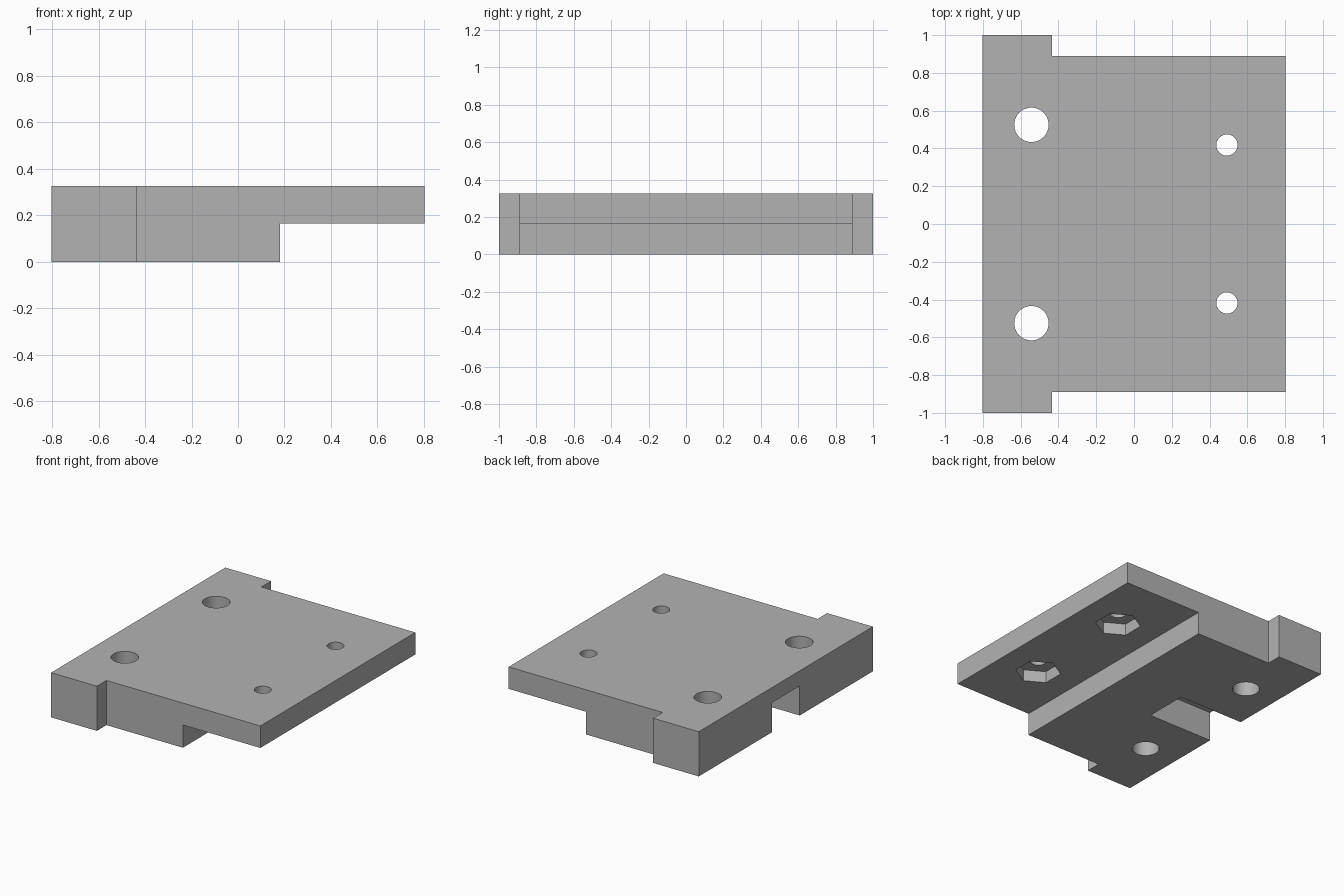
import bpy
import bmesh
import math

cube = bpy.data.objects.get("Cube")
if cube:
    bpy.data.objects.remove(cube, do_unlink=True)

HEIGHT = 0.325
STEP_Z = 0.165     # underside of the thin end
STEP_X = 0.18      # where the thin end begins
HALF_X = 0.803

grey = bpy.data.materials.new("plain grey")
grey.use_nodes = True
colour = (0.45, 0.45, 0.45, 1)
grey.diffuse_color = colour
grey.node_tree.nodes["Principled BSDF"].inputs["Base Color"].default_value = colour


def prism(name, outline, z0, z1):
    """Extrude a counter-clockwise plan outline from z0 to z1."""
    bm = bmesh.new()
    base = bm.faces.new([bm.verts.new((x, y, z0)) for x, y in outline])
    top = bmesh.ops.extrude_face_region(bm, geom=[base])
    verts = [g for g in top["geom"] if isinstance(g, bmesh.types.BMVert)]
    bmesh.ops.translate(bm, verts=verts, vec=(0, 0, z1 - z0))
    bmesh.ops.recalc_face_normals(bm, faces=bm.faces)
    mesh = bpy.data.meshes.new(name)
    bm.to_mesh(mesh)
    bm.free()
    mesh.materials.append(grey)
    obj = bpy.data.objects.new(name, mesh)
    bpy.context.collection.objects.link(obj)
    return obj


def rect(x0, x1, y0, y1):
    return [(x0, y0), (x1, y0), (x1, y1), (x0, y1)]


def ring(x, y, radius, sides):
    """Regular polygon with a corner pointing along +y."""
    angles = [math.pi / 2 + math.tau * i / sides for i in range(sides)]
    return [(x + radius * math.cos(a), y + radius * math.sin(a)) for a in angles]


# Plate with side tabs at one end
half = [(HALF_X, 0.89), (-0.435, 0.89), (-0.435, 1), (-HALF_X, 1)]
plate = prism("mounting_plate", half + [(x, -y) for x, y in reversed(half)], 0, HEIGHT)

# Step under the thin end and slot under the thick end
cutters = [
    prism("step_cutter", rect(STEP_X, 1, -1.2, 1.2), -0.1, STEP_Z),
    prism("slot_cutter", rect(-1, -0.28, -0.16, 0.16), -0.1, 0.215),
]

# Bolt holes, and hexagonal nut pockets below the small ones
for side in (-1, 1):
    cutters += [
        prism("large_hole_cutter", ring(-0.543, side * 0.525, 0.091, 64), -0.1, 0.5),
        prism("small_hole_cutter", ring(0.492, side * 0.418, 0.056, 48), 0.1, 0.5),
        prism("nut_pocket_cutter", ring(0.492, side * 0.418, 0.153, 6), 0.1, 0.25),
    ]

for cutter in cutters:
    cutter.hide_render = True
    mod = plate.modifiers.new(cutter.name, "BOOLEAN")
    mod.operation = "DIFFERENCE"
    mod.solver = "EXACT"
    mod.object = cutter

# Bake the cuts and discard the cutters
depsgraph = bpy.context.evaluated_depsgraph_get()
cut_mesh = bpy.data.meshes.new_from_object(plate.evaluated_get(depsgraph))
plate.modifiers.clear()
plate.data = cut_mesh
for cutter in cutters:
    bpy.data.objects.remove(cutter, do_unlink=True)

# Smooth the round holes, keep the block edges sharp
bpy.ops.object.select_all(action="DESELECT")
plate.select_set(True)
bpy.context.view_layer.objects.active = plate
bpy.ops.object.shade_smooth_by_angle(angle=math.radians(30))
